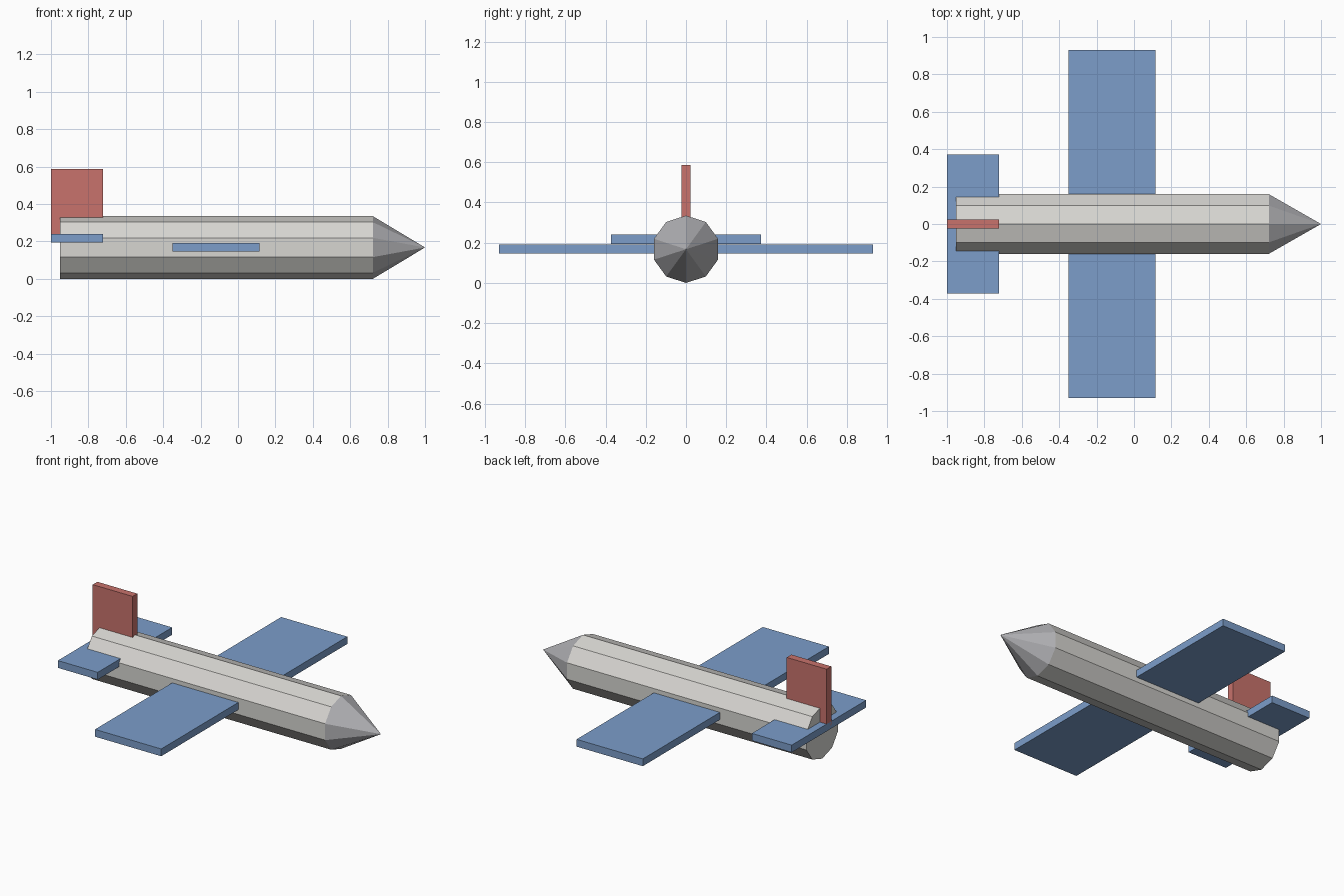
import bpy
import math
from mathutils import Matrix

if "Cube" in bpy.data.objects:
    bpy.data.objects.remove(bpy.data.objects["Cube"])

SIDES, RADIUS = 10, 0.1675
TAIL_X, NECK_X, TIP_X = -0.953, 0.721, 1.0


def material(name, rgb):
    mat = bpy.data.materials.new(name)
    mat.diffuse_color = (*rgb, 1)
    mat.use_nodes = True
    mat.node_tree.nodes["Principled BSDF"].inputs["Base Color"].default_value = mat.diffuse_color
    return mat


light_grey = material("light grey", (0.68, 0.67, 0.64))
mid_grey = material("mid grey", (0.45, 0.45, 0.47))
blue = material("blue", (0.20, 0.34, 0.59))
red = material("red", (0.58, 0.17, 0.15))


def finish(name, mat):
    obj = bpy.context.object
    obj.name = obj.data.name = name
    obj.data.materials.append(mat)
    return obj


def box(name, lo, hi, mat):
    """Box between two opposite corners."""
    bpy.ops.mesh.primitive_cube_add(size=1)
    obj = finish(name, mat)
    size = [b - a for a, b in zip(lo, hi)]
    mid = [(a + b) / 2 for a, b in zip(lo, hi)]
    obj.data.transform(Matrix.Translation(mid) @ Matrix.Diagonal((*size, 1)))
    return obj


def body_section(name, x0, x1, tip_radius, mat, cap):
    """Ten-sided section along x with an edge on top."""
    bpy.ops.mesh.primitive_cone_add(vertices=SIDES, radius1=RADIUS, radius2=tip_radius,
                                    depth=x1 - x0, end_fill_type=cap)
    obj = finish(name, mat)
    # Spin so a vertex lies on the local x axis, then lay the axis along +x
    spin = Matrix.Rotation(math.pi / 2, 4, 'Z')
    lay = Matrix.Rotation(math.pi / 2, 4, 'Y')
    obj.data.transform(Matrix.Translation(((x0 + x1) / 2, 0, RADIUS)) @ lay @ spin)
    return obj


# Fuselage and pointed nose
body_section("fuselage", TAIL_X, NECK_X, RADIUS, light_grey, 'NGON')
body_section("nose_cone", NECK_X, TIP_X, 0, mid_grey, 'NGON')

# Flying surfaces
box("main_wing", (-0.349, -0.93, 0.146), (0.114, 0.93, 0.192), blue)
box("tailplane", (-1.0, -0.372, 0.194), (-0.721, 0.372, 0.240), blue)
box("tail_fin", (-1.0, -0.0233, 0.215), (-0.721, 0.0233, 0.587), red)
